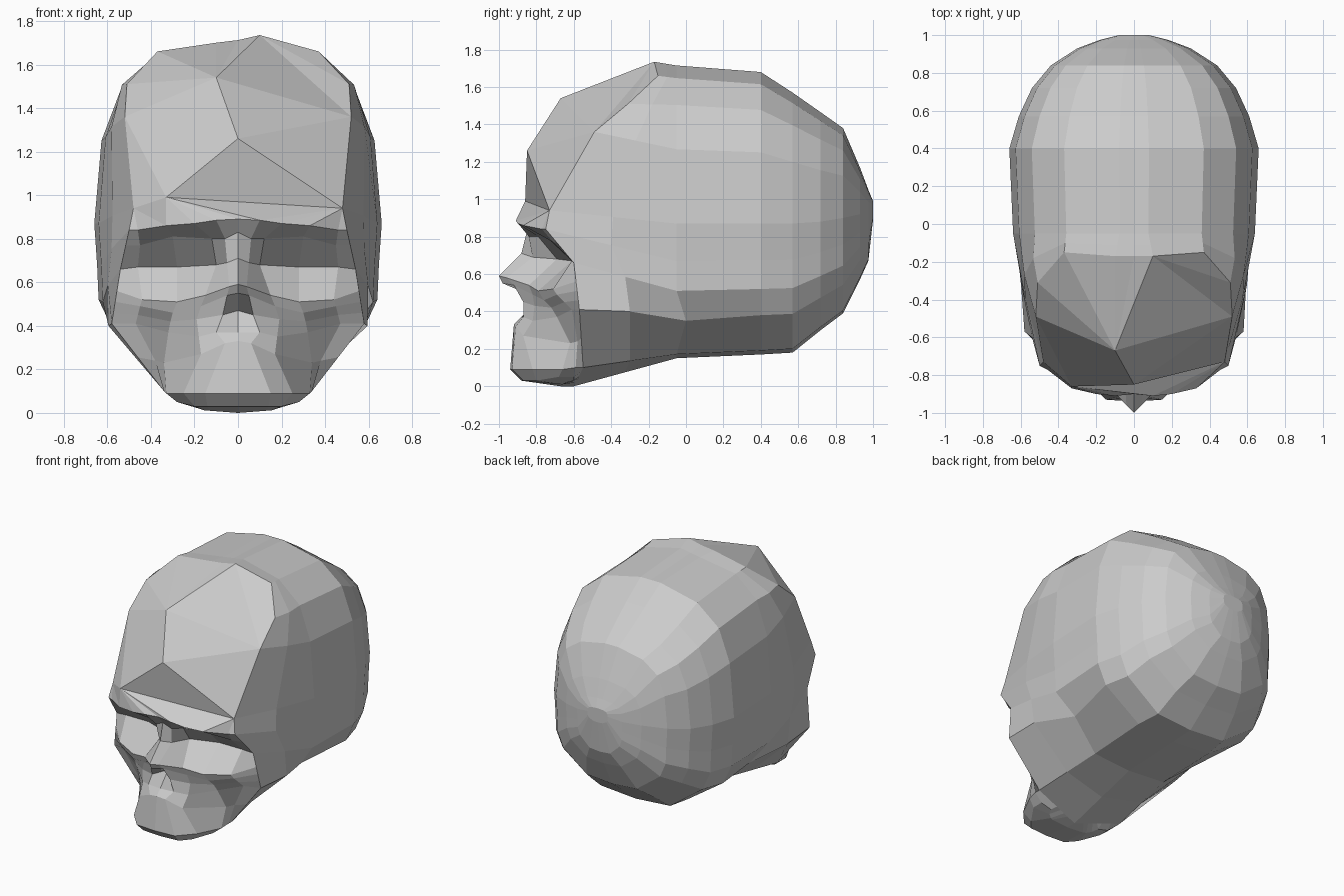
import bpy, bmesh
from mathutils import Vector

if "Cube" in bpy.data.objects:
    bpy.data.objects.remove(bpy.data.objects["Cube"])


def finish(name, faces):
    """Build a flat-shaded, outward-facing object from lists of corner points."""
    bm = bmesh.new()
    for pts in faces:
        bm.faces.new([bm.verts.new(p) for p in pts])
    bmesh.ops.remove_doubles(bm, verts=bm.verts, dist=0.002)
    bmesh.ops.dissolve_degenerate(bm, dist=0.001, edges=bm.edges)
    bmesh.ops.recalc_face_normals(bm, faces=bm.faces)
    bm.normal_update()
    mid = Vector((0, 0, 0.85))
    if sum(f.normal.dot(f.calc_center_median() - mid) * f.calc_area() for f in bm.faces) < 0:
        bmesh.ops.reverse_faces(bm, faces=bm.faces)
    me = bpy.data.meshes.new(name)
    bm.to_mesh(me)
    bm.free()
    ob = bpy.data.objects.new(name, me)
    bpy.context.collection.objects.link(ob)
    return ob


def flip(p):
    return Vector((-p[0], p[1], p[2]))


def strips(rows, closed=False):
    """Quads between neighbouring rows of equal length."""
    out = []
    for a, b in zip(rows, rows[1:]):
        n = len(a)
        for i in range(n if closed else n - 1):
            j = (i + 1) % n
            out.append([a[i], a[j], b[j], b[i]])
    return out


def fan(apex, pts):
    return [[apex, a, b] for a, b in zip(pts, pts[1:])]


def loop(half):
    return half + [flip(p) for p in half[-2:0:-1]]


# Temple and jaw edge where face and cranium meet (half, top to bottom)
edge = [Vector(p) for p in (
    (0, -.17, 1.715), (.1, -.17, 1.735), (.37, -.15, 1.66), (.51, -.31, 1.51),
    (.52, -.49, 1.36), (.48, -.73, .94), (.5, -.75, .84), (.54, -.6, .66),
    (.58, -.57, .41), (.34, -.55, .1), (0, -.6, 0))]

# Cranium: one cross-section scaled along y
section = [(0, 1), (.12, 1), (.56, .92), (.82, .75), (.95, .47), (1, 0),
           (.98, -.28), (.97, -.5), (.87, -.7), (.45, -.97), (0, -1)]
# y, half width, top, widest height, bottom
stations = [(-.05, .64, 1.715, .87, .15), (.4, .66, 1.68, .87, .17),
            (.57, .61, 1.57, .87, .18), (.72, .54, 1.465, .88, .3),
            (.84, .44, 1.38, .9, .39), (.93, .3, 1.17, .92, .57),
            (.975, .18, 1.05, .93, .67), (1.0, .08, .99, .95, .89)]
halves = [[Vector((x * w, y, zm + f * ((zt - zm) if f > 0 else (zm - zb))))
           for x, f in section] for y, w, zt, zm, zb in stations]
halves[0][8] = Vector((.5, 0, .35))      # flat slope under the skull base
middle = [a.lerp(b, .5) for a, b in zip(edge, halves[0])]
for p in middle[3:8]:
    p.x *= 1.03
middle[8] = Vector((.595, -.3, .4))
rings = [loop(h) for h in [edge, middle] + halves]
for r, z in zip(rings, (1.7, 1.695, 1.69)):
    r[-1].z, r[0].z = z, z + .012       # the crown leans slightly to one side
finish("cranium", strips(rings, closed=True) + [rings[-1]])


def rim(i, t=0):
    """Point on the shared edge, t of the way to the next point."""
    return edge[i].lerp(edge[min(i + 1, len(edge) - 1)], t)


def row(pts, end):
    return [Vector(p) for p in pts] + [end]


def mirrored(half_rows):
    return strips(half_rows) + strips([[flip(p) for p in r] for r in half_rows])


# Brow, eye sockets and their lower rims
brow = row([(0, -.9, .89), (.1, -.91, .885), (.2, -.9, .87),
            (.33, -.87, .86), (.46, -.77, .84)], rim(6))
lintel = row([(0, -.85, .83), (.06, -.84, .8), (.12, -.79, .8),
              (.3, -.76, .81), (.45, -.71, .77)], rim(6, .4))
socket = row([(0, -.88, .71), (.05, -.82, .69), (.1, -.69, .68),
              (.28, -.61, .67), (.46, -.61, .67)], rim(7))
socket_rim = row([(0, -1.0, .59), (.04, -.96, .58), (.15, -.84, .54),
                  (.28, -.79, .51), (.44, -.71, .52)], rim(7, .4))
finish("brow_and_eye_sockets", mirrored([brow, lintel, socket, socket_rim]))

# Nose opening and cheekbones
nose_top = row([(0, -.98, .55), (.05, -.92, .54), (.17, -.82, .49),
                (.3, -.76, .46), (.45, -.69, .49)], rim(7, .6))
nose_inside = row([(0, -.79, .47), (.07, -.87, .45), (.19, -.81, .43),
                   (.31, -.72, .42), (.46, -.65, .45)], rim(7, .8))
nose_base = row([(0, -.88, .37), (.1, -.87, .37), (.18, -.82, .35),
                 (.32, -.69, .37), (.47, -.61, .41)], rim(8))
finish("nose_and_cheeks", mirrored([socket_rim, nose_top, nose_inside, nose_base]))

# Jaw
lip = row([(0, -.92, .33), (.06, -.91, .32), (.17, -.87, .27),
           (.34, -.62, .23), (.38, -.58, .24)], rim(8, .5))
chin = row([(0, -.94, .09), (.15, -.93, .09), (.25, -.82, .09),
            (.33, -.66, .09), (.34, -.59, .1)], rim(9))
underside = row([(0, -.88, .03), (.14, -.87, .03), (.2, -.8, .03),
                 (.28, -.68, .05), (.28, -.6, .05)], rim(9, .2))
hinge = row([(0, -.67, 0), (.13, -.67, .01), (.15, -.66, .01),
             (.18, -.64, .02), (.2, -.6, .03)], rim(9, .4))
back = [rim(9, t) for t in (1, .8, .7, .6, .5, .4)]
finish("jaw", mirrored([nose_base, lip, chin, underside, hinge, back]))

# Forehead: large uneven facets
crown, upper, centre, low = (Vector(p) for p in (
    (.1, -.17, 1.735), (-.1, -.67, 1.54), (0, -.85, 1.26), (-.33, -.86, .99)))
temple_r, temple_l = edge[4], flip(edge[4])
end_r, end_l = edge[5], flip(edge[5])
left_edge = [edge[0], rings[0][-1]] + [flip(p) for p in edge[2:5]]
brow_l = [flip(p) for p in brow]
facets = fan(upper, [crown] + left_edge) + fan(crown, edge[2:5])
facets += [[crown, upper, temple_r], [upper, centre, temple_r], [centre, end_r, temple_r],
           [centre, low, end_r], [temple_l, upper, centre, low], [temple_l, low, end_l]]
facets += fan(end_l, brow_l[:2:-1]) + [[end_l, brow_l[3], low]]
facets += fan(low, brow_l[3::-1] + [brow[1]]) + [[low, brow[1], end_r]]
facets += fan(end_r, brow[1:])
finish("forehead", facets)
